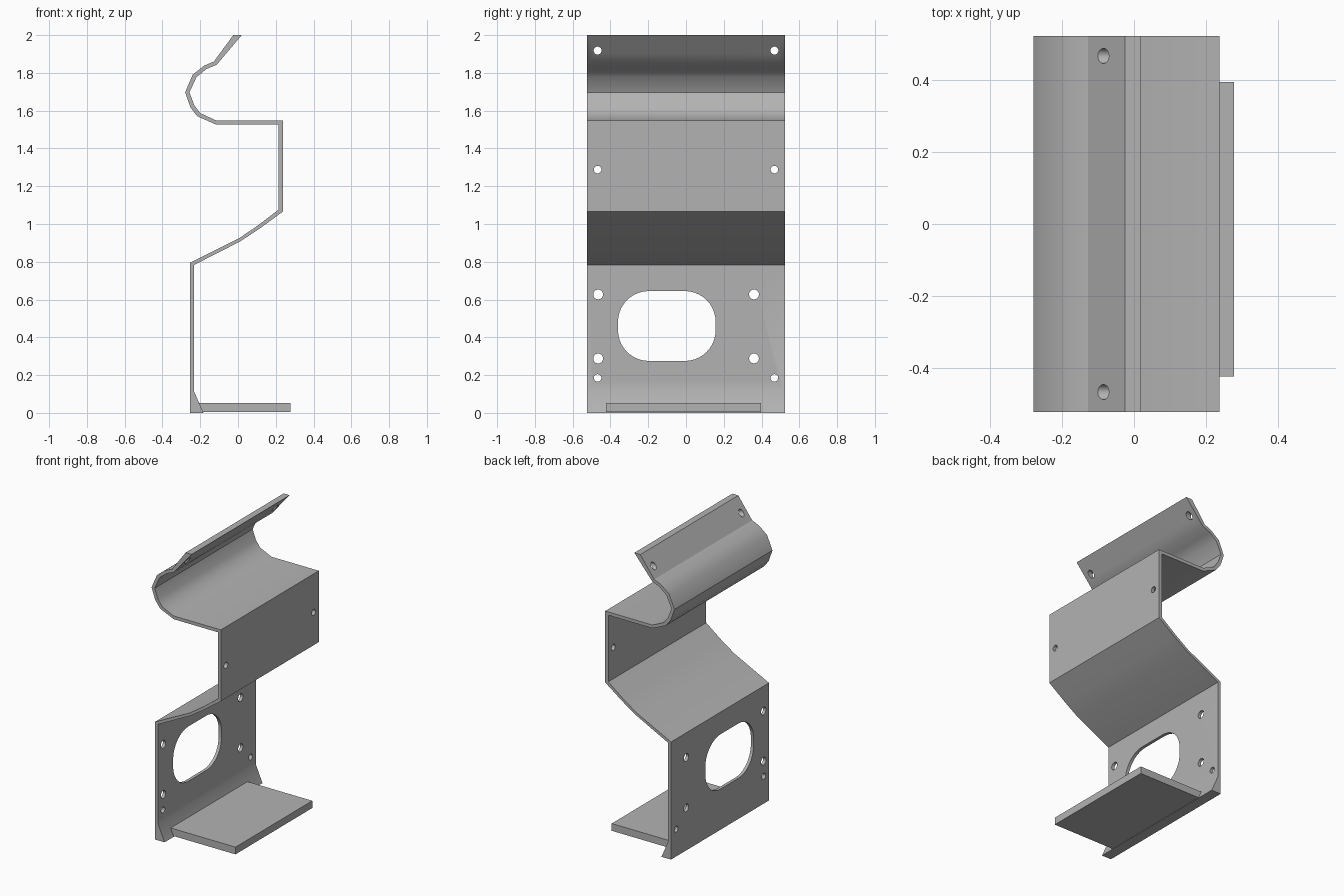
import bpy, bmesh, math
from mathutils import Vector

cube = bpy.data.objects.get("Cube")
if cube:
    bpy.data.objects.remove(cube)

HALF_WIDTH = 0.523

grey = bpy.data.materials.new("plain grey")
grey.use_nodes = True
grey.diffuse_color = (0.45, 0.45, 0.45, 1)
grey.node_tree.nodes["Principled BSDF"].inputs["Base Color"].default_value = (0.45, 0.45, 0.45, 1)


def add_prism(bm, points, offset):
    """Close a planar outline into a solid along the offset vector."""
    face = bm.faces.new([bm.verts.new(p) for p in points])
    result = bmesh.ops.extrude_face_region(bm, geom=[face], use_keep_orig=True)
    verts = [g for g in result["geom"] if isinstance(g, bmesh.types.BMVert)]
    bmesh.ops.translate(bm, verts=verts, vec=Vector(offset))


def make_object(name, bm):
    bmesh.ops.recalc_face_normals(bm, faces=bm.faces)
    mesh = bpy.data.meshes.new(name)
    bm.to_mesh(mesh)
    bm.free()
    mesh.materials.append(grey)
    obj = bpy.data.objects.new(name, mesh)
    bpy.context.collection.objects.link(obj)
    return obj


def rounded_slot(y0, y1, z0, z1, r, steps):
    """Rounded rectangle in the y-z plane; a circle when r fills it."""
    points = []
    corners = [(y1 - r, z1 - r), (y0 + r, z1 - r), (y0 + r, z0 + r), (y1 - r, z0 + r)]
    for quarter, (cy, cz) in enumerate(corners):
        for i in range(steps + 1):
            a = (quarter + i / steps) * math.pi / 2
            points.append((cy + r * math.cos(a), cz + r * math.sin(a)))
    return points


def circle(y, z, r, n=24):
    return [(y + r * math.cos(math.tau * i / n), z + r * math.sin(math.tau * i / n))
            for i in range(n)]


# Bent sheet: back side from the top lip down to the foot
back_side = [(-0.025, 2.0), (-0.128, 1.86), (-0.18, 1.838), (-0.24, 1.79),
             (-0.28, 1.697), (-0.252, 1.617), (-0.215, 1.57), (-0.115, 1.526),
             (0.215, 1.526), (0.215, 1.076), (0.105, 0.992), (0.005, 0.924),
             (-0.254, 0.795), (-0.254, 0.0)]
# Front side from the foot back up to the top lip
front_side = [(-0.183, 0.0), (-0.233, 0.115), (-0.233, 0.783), (0.012, 0.908),
              (0.115, 0.976), (0.238, 1.066), (0.238, 1.548), (-0.115, 1.548),
              (-0.2, 1.587), (-0.232, 1.63), (-0.257, 1.697), (-0.22, 1.777),
              (-0.168, 1.82), (-0.113, 1.843), (0.02, 2.0)]
bm = bmesh.new()
add_prism(bm, [(x, -HALF_WIDTH, z) for x, z in back_side + front_side],
          (0, 2 * HALF_WIDTH, 0))
bracket = make_object("bent_bracket", bm)

# Screw holes and the large rounded opening, all drilled along x
LIP, FACE, BACK = (-0.2, 0.06), (0.15, 0.3), (-0.32, -0.18)
holes = [(BACK, rounded_slot(-0.36, 0.157, 0.275, 0.645, 0.163, 10))]
for y in (-0.468, 0.468):
    holes += [(LIP, circle(y, 1.918, 0.021)),
              (FACE, circle(y, 1.288, 0.02)),
              (BACK, circle(y, 0.185, 0.02))]
for y in (-0.465, 0.36):
    for z in (0.288, 0.627):
        holes.append((BACK, circle(y, z, 0.026)))
bm = bmesh.new()
for (x0, x1), outline in holes:
    add_prism(bm, [(x0, y, z) for y, z in outline], (x1 - x0, 0, 0))
cutter = make_object("hole_cutter", bm)
cutter.hide_render = True

cut = bracket.modifiers.new("holes", "BOOLEAN")
cut.operation = "DIFFERENCE"
cut.solver = "EXACT"
cut.object = cutter
bpy.context.view_layer.objects.active = bracket
bpy.ops.object.modifier_apply(modifier=cut.name)
bpy.data.objects.remove(cutter)

# Flat shelf at the foot
bm = bmesh.new()
shelf = [(-0.187, 0.004), (0.278, 0.004), (0.278, 0.053), (-0.208, 0.053)]
add_prism(bm, [(x, -0.424, z) for x, z in shelf], (0, 0.82, 0))
make_object("foot_shelf", bm)

# Smooth the curl and the curved slope, keep the bends crisp
bpy.ops.object.select_all(action="DESELECT")
bracket.select_set(True)
bpy.context.view_layer.objects.active = bracket
bpy.ops.object.shade_smooth_by_angle(angle=math.radians(30))
